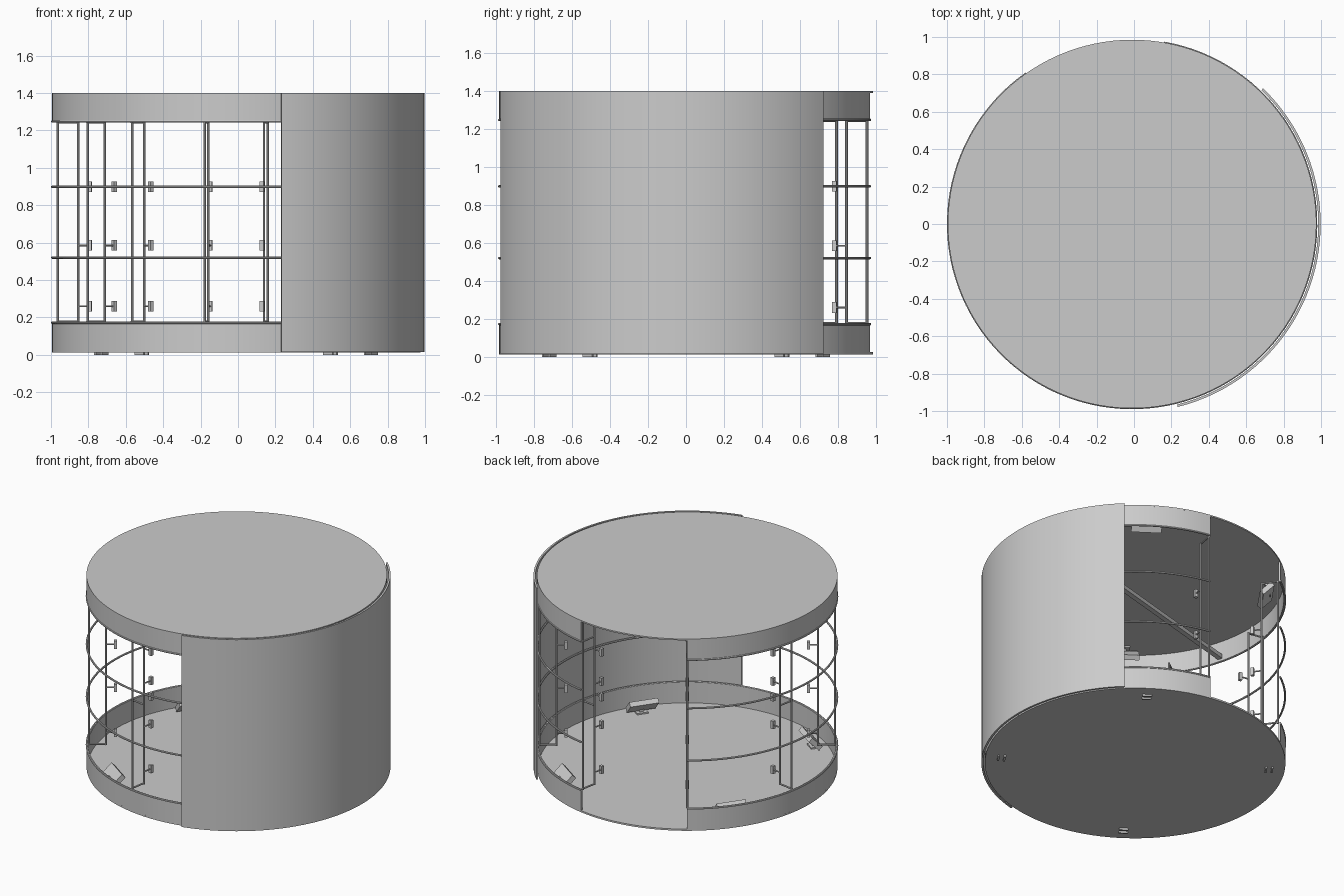
import bpy, bmesh, math
from mathutils import Matrix, Vector

if "Cube" in bpy.data.objects:
    bpy.data.objects.remove(bpy.data.objects["Cube"])

CX = -0.01                      # cabin axis sits slightly left of the bounding-box centre
R = 0.985
DOOR_END = 80                   # the doorway runs from 80 to 125 degrees
BAND = (125, 360 + DOOR_END)    # everything except the doorway


def finish(name, bm, smooth=True):
    bmesh.ops.recalc_face_normals(bm, faces=bm.faces)
    me = bpy.data.meshes.new(name)
    bm.to_mesh(me)
    bm.free()
    ob = bpy.data.objects.new(name, me)
    bpy.context.collection.objects.link(ob)
    ob.location.x = CX
    if smooth:
        bpy.ops.object.select_all(action='DESELECT')
        ob.select_set(True)
        bpy.context.view_layer.objects.active = ob
        bpy.ops.object.shade_smooth_by_angle(angle=math.radians(30))
    return ob


def sweep(name, profile, a0, a1):
    """Sweep a closed (radius, z) profile round the cabin axis between two angles."""
    bm = bmesh.new()
    n = max(2, round((a1 - a0) / 3))
    rows = []
    for i in range(n + 1):
        a = math.radians(a0 + (a1 - a0) * i / n)
        rows.append([bm.verts.new((r * math.cos(a), r * math.sin(a), z)) for r, z in profile])
    k = len(profile)
    for p, q in zip(rows, rows[1:]):
        for j in range(k):
            bm.faces.new((p[j], p[(j + 1) % k], q[(j + 1) % k], q[j]))
    bm.faces.new(rows[0])
    bm.faces.new(rows[-1])
    return finish(name, bm)


def rect(r0, r1, z0, z1):
    return [(r0, z0), (r1, z0), (r1, z1), (r0, z1)]


def tube(r, z, t):
    return [(r + t * math.cos(i * math.pi / 4), z + t * math.sin(i * math.pi / 4)) for i in range(8)]


def box(bm, angle, r, z, size, tilt=0):
    """Box at polar position; size = radial, tangential, vertical."""
    m = (Matrix.Rotation(math.radians(angle), 4, 'Z') @ Matrix.Translation((r, 0, z))
         @ Matrix.Rotation(math.radians(tilt), 4, 'Y') @ Matrix.Diagonal((*size, 1)))
    bmesh.ops.create_cube(bm, size=1, matrix=m)


def rod(bm, p, q, t):
    p, q = Vector(p), Vector(q)
    d = q - p
    m = Matrix.Translation((p + q) / 2) @ d.to_track_quat('Z', 'Y').to_matrix().to_4x4()
    bmesh.ops.create_cone(bm, cap_ends=True, segments=10, radius1=t, radius2=t,
                          depth=d.length, matrix=m)


def disc(name, r, z0, z1):
    bm = bmesh.new()
    bmesh.ops.create_cone(bm, cap_ends=True, segments=120, radius1=r, radius2=r, depth=z1 - z0,
                          matrix=Matrix.Translation((0, 0, (z0 + z1) / 2)))
    return finish(name, bm)


# floor and ceiling
disc("floor", R, 0.013, 0.025)
disc("ceiling", R, 1.39, 1.40)

# bands, open at the doorway
sweep("lower_band", rect(R - 0.012, R, 0.015, 0.175), *BAND)
sweep("upper_band", rect(R - 0.012, R, 1.245, 1.40), *BAND)

# solid outer wall on the right side
sweep("outer_wall", rect(0.995, 1.008, 0.015, 1.40), -76, 46)

# round rails and band trims
for name, z in (("lower_trim", 0.172), ("lower_rail", 0.52), ("upper_rail", 0.898), ("upper_trim", 1.248)):
    sweep(name, tube(R - 0.002, z, 0.007), *BAND)

# eight radial post frames with inward brackets
for i in range(8):
    ang = DOOR_END + 45 * i
    c, s = math.cos(math.radians(ang)), math.sin(math.radians(ang))
    bm = bmesh.new()
    for r in (0.968, 0.858):
        rod(bm, (c * r, s * r, 0.17), (c * r, s * r, 1.25), 0.007)
    for z in (0.177, 1.243):
        rod(bm, (c * 0.858, s * 0.858, z), (c * 0.975, s * 0.975, z), 0.006)
    for z in (0.26, 0.585, 0.898):
        rod(bm, (c * 0.858, s * 0.858, z), (c * 0.80, s * 0.80, z), 0.005)
        box(bm, ang, 0.795, z, (0.022, 0.022, 0.056))
    finish(f"post_frame_{i + 1}", bm)

# tilted lamp boxes on floor and ceiling, with plates under the floor
for i in range(4):
    ang = 55 + 90 * i
    for name, z, base, tilt in (("floor_lamp", 0.085, 0.03, -45), ("ceiling_lamp", 1.325, 1.385, 45)):
        bm = bmesh.new()
        box(bm, ang, 0.86, z, (0.035, 0.20, 0.10), tilt)
        box(bm, ang, 0.88, (z + base) / 2, (0.02, 0.03, abs(z - base)))
        box(bm, ang, 0.88, base, (0.06, 0.08, 0.01))
        finish(f"{name}_{i + 1}", bm, False)
    bm = bmesh.new()
    for r in (0.86, 0.90):
        box(bm, ang, r, 0.007, (0.012, 0.06, 0.014))
    finish(f"foot_{i + 1}", bm, False)

# beam below the ceiling
bm = bmesh.new()
box(bm, 15, 0, 1.275, (1.94, 0.035, 0.03))
finish("ceiling_beam", bm, False)
